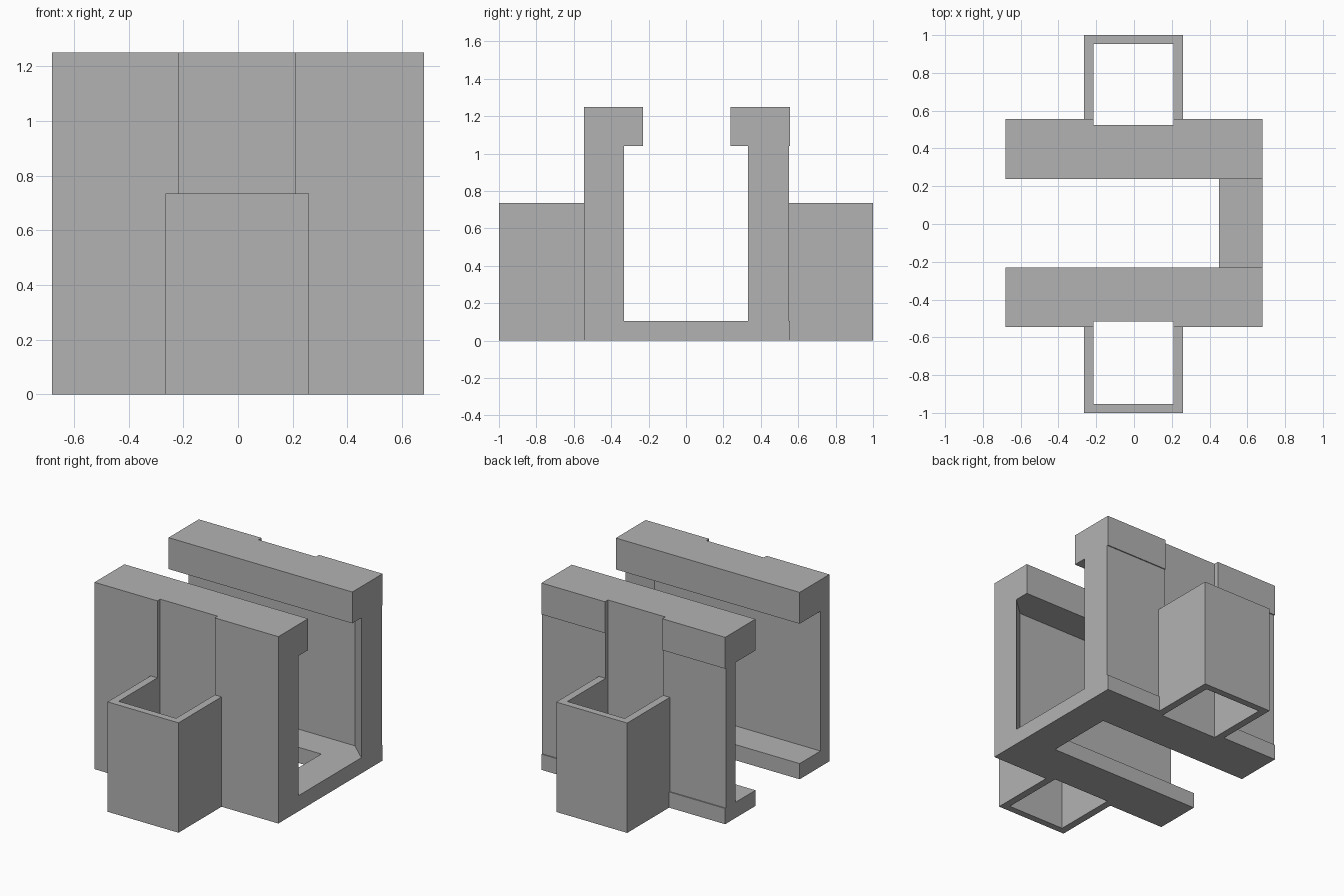
import bpy
import bmesh

cube = bpy.data.objects.get("Cube")
if cube:
    bpy.data.objects.remove(cube, do_unlink=True)

grey = bpy.data.materials.new("plain grey")
grey.use_nodes = True
colour = (0.45, 0.45, 0.45, 1)
grey.diffuse_color = colour
grey.node_tree.nodes["Principled BSDF"].inputs["Base Color"].default_value = colour

# Shared sizes
END = 0.68                       # half length of the body
GROOVE_L, GROOVE_R = -0.215, 0.21
SLEEVE_L, SLEEVE_R = -0.265, 0.26
BASE_TOP, LIP_BOTTOM, TOP = 0.105, 1.04, 1.25
SLEEVE_TOP = 0.735


def prism(name, outline, z0, z1):
    """Extrude a flat outline straight up from z0 to z1."""
    bm = bmesh.new()
    face = bm.faces.new([bm.verts.new((x, y, z0)) for x, y in outline])
    extruded = bmesh.ops.extrude_face_region(bm, geom=[face])["geom"]
    verts = [v for v in extruded if isinstance(v, bmesh.types.BMVert)]
    bmesh.ops.translate(bm, verts=verts, vec=(0, 0, z1 - z0))
    bmesh.ops.recalc_face_normals(bm, faces=bm.faces)
    mesh = bpy.data.meshes.new(name)
    bm.to_mesh(mesh)
    bm.free()
    mesh.materials.append(grey)
    bpy.context.collection.objects.link(bpy.data.objects.new(name, mesh))


def outer_edge(side, outer, groove):
    """Outer side of the body from -x to +x, with the shallow groove."""
    return [(x, side * y) for x, y in (
        (-END, outer), (GROOVE_L, outer), (GROOVE_L, groove),
        (GROOVE_R, groove), (GROOVE_R, outer), (END, outer))]


# side name, sign of y, rim depth, panel depth, groove depth, lip edge
sides = [("front", -1, 0.545, 0.545, 0.515, 0.23),
         ("back", 1, 0.557, 0.55, 0.525, 0.237)]

for name, s, rim, panel, groove, lip in sides:
    # Thin wall that thickens with a slant at the closed end
    prism(name + "_wall", outer_edge(s, panel, groove) +
          [(END, s * 0.332), (0.55, s * 0.45), (-END, s * 0.45)],
          BASE_TOP, LIP_BOTTOM)
    # Overhanging top lip
    prism(name + "_top_lip", outer_edge(s, rim, groove) +
          [(END, s * lip), (-END, s * lip)], LIP_BOTTOM, TOP)
    # Open-ended sleeve on the outside
    far = 1.0
    inner = far - 0.046
    prism(name + "_sleeve", [(x, s * y) for x, y in (
        (SLEEVE_L, panel), (SLEEVE_L, far), (SLEEVE_R, far),
        (SLEEVE_R, panel), (GROOVE_R, panel), (GROOVE_R, inner),
        (GROOVE_L, inner), (GROOVE_L, panel))], 0, SLEEVE_TOP)

# Base plate with a long slot open at one end
_, _, front_rim, _, front_groove, front_lip = sides[0]
_, _, back_rim, _, back_groove, back_lip = sides[1]
slot_end = 0.45
prism("base_plate",
      outer_edge(-1, front_rim, front_groove) +
      outer_edge(1, back_rim, back_groove)[::-1] +
      [(-END, back_lip), (slot_end, back_lip),
       (slot_end, -front_lip), (-END, -front_lip)], 0, BASE_TOP)
